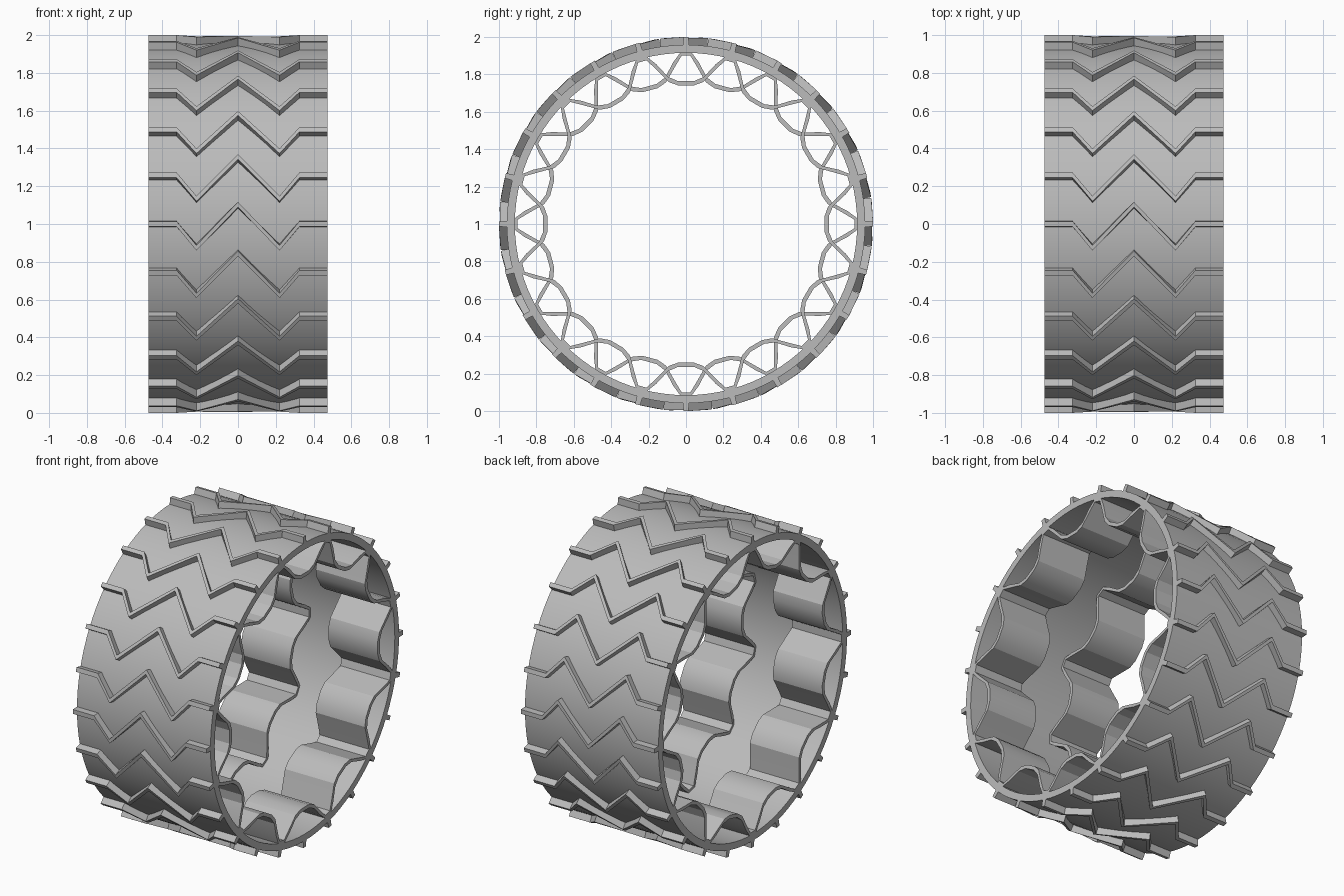
import bpy, bmesh
from math import sin, cos, pi, radians

cube = bpy.data.objects.get("Cube")
if cube:
    bpy.data.objects.remove(cube)

HALF = 0.475      # half the wheel width
RIM_OUT, RIM_IN = 0.958, 0.915
TREADS, LOBES = 24, 12

grey = bpy.data.materials.new("plain grey")
grey.use_nodes = True
colour = (0.5, 0.5, 0.5, 1)
grey.diffuse_color = colour
grey.node_tree.nodes["Principled BSDF"].inputs["Base Color"].default_value = colour


def polar(x, angle, r):
    """Point on the wheel; angle 0 is the front, growing upwards."""
    return (x, -r * cos(angle), 1 + r * sin(angle))


def finish(name, bm):
    bmesh.ops.recalc_face_normals(bm, faces=bm.faces)
    mesh = bpy.data.meshes.new(name)
    bm.to_mesh(mesh)
    bm.free()
    obj = bpy.data.objects.new(name, mesh)
    bpy.context.collection.objects.link(obj)
    mesh.materials.append(grey)
    bpy.ops.object.select_all(action='DESELECT')
    obj.select_set(True)
    bpy.context.view_layer.objects.active = obj
    bpy.ops.object.shade_smooth_by_angle(angle=radians(20))
    return obj


def sweep(bm, sections, closed):
    """Skin a run of four-sided sections, capped when open."""
    rows = [[bm.verts.new(p) for p in s] for s in sections]
    for i in range(len(rows) if closed else len(rows) - 1):
        a, b = rows[i], rows[(i + 1) % len(rows)]
        for j in range(4):
            k = (j + 1) % 4
            bm.faces.new((a[j], a[k], b[k], b[j]))
    if not closed:
        bm.faces.new(rows[0])
        bm.faces.new(rows[-1])


def band(name, x0, x1, path):
    """Closed band around the axle from (angle, inner, outer) steps."""
    bm = bmesh.new()
    sweep(bm, [(polar(x0, a, ri), polar(x1, a, ri), polar(x1, a, ro), polar(x0, a, ro))
               for a, ri, ro in path], True)
    return finish(name, bm)


# Rim hoop
band("rim", -HALF, HALF, [(2 * pi * i / 96, RIM_IN, RIM_OUT) for i in range(96)])

# Wavy spring bands inside each end, half a wave out of step
# (degrees from lobe centre, inner radius, outer radius)
half_wave = [(3.2, 0.742, 0.765), (7, 0.765, 0.793), (10.5, 0.832, 0.868), (13.5, 0.9, 0.925)]
wave = [(-d, a, b) for d, a, b in reversed(half_wave)] + half_wave
for name, x0, x1, shift in (("left_spring_band", HALF - 0.35, HALF, 0),
                            ("right_spring_band", -HALF, 0.35 - HALF, 15)):
    path = [(radians(shift + 360 / LOBES * n + d), a, b)
            for n in range(LOBES) for d, a, b in wave]
    band(name, x0, x1, path)

# Zigzag grousers: (x, angle offset) along half the width, then mirrored
half_zig = [(0.22, -0.127), (0.325, 0), (HALF, 0)]
zigzag = [(-x, a) for x, a in reversed(half_zig)] + [(0, 0.103)] + half_zig
bm = bmesh.new()
for n in range(TREADS):
    base = 2 * pi * n / TREADS
    sections = []
    for x, a in zigzag:
        mid = base + a
        sections.append((polar(x, mid - 0.017, 0.945), polar(x, mid + 0.017, 0.945),
                         polar(x, mid + 0.014, 1.0), polar(x, mid - 0.014, 1.0)))
    sweep(bm, sections, False)
finish("zigzag_treads", bm)
